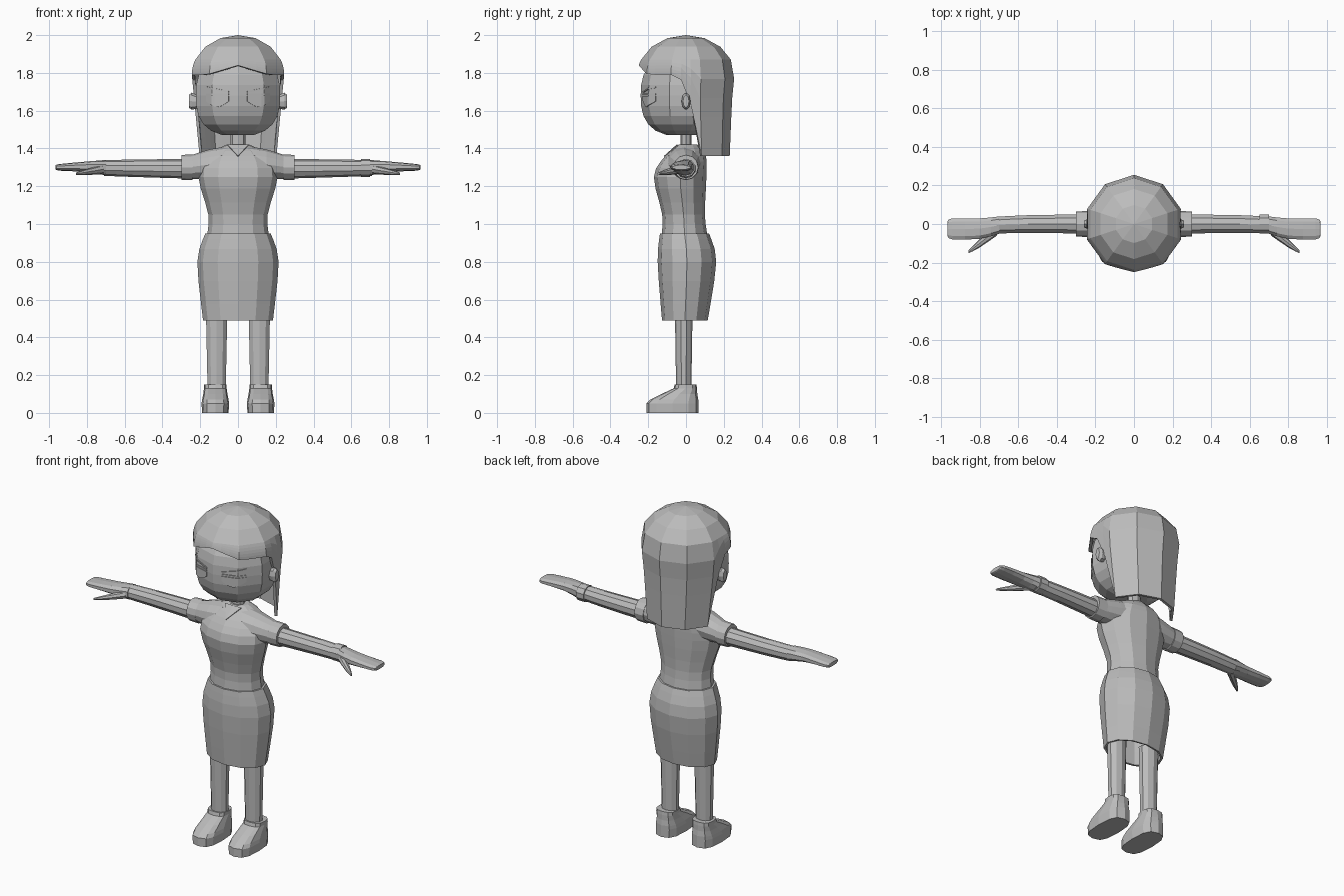
import bpy
import bmesh
from math import sin, cos, pi, radians, sqrt

default_cube = bpy.data.objects.get("Cube")
if default_cube:
    bpy.data.objects.remove(default_cube, do_unlink=True)

GREY = (0.5, 0.5, 0.5, 1)
material = bpy.data.materials.new("plain grey")
material.use_nodes = True
material.diffuse_color = GREY
material.node_tree.nodes["Principled BSDF"].inputs["Base Color"].default_value = GREY


def make(name, verts, faces, mirror=False, thickness=0):
    """Flat shaded object, optionally mirrored in x and thickened inwards."""
    mesh = bpy.data.meshes.new(name)
    mesh.from_pydata(verts, [], faces)
    bm = bmesh.new()
    bm.from_mesh(mesh)
    bmesh.ops.recalc_face_normals(bm, faces=bm.faces)
    bm.to_mesh(mesh)
    bm.free()
    mesh.materials.append(material)
    part = bpy.data.objects.new(name, mesh)
    bpy.context.collection.objects.link(part)
    if thickness:
        solidify = part.modifiers.new("Thickness", 'SOLIDIFY')
        solidify.thickness = thickness
        solidify.offset = -1
    if mirror:
        part.modifiers.new("Mirror", 'MIRROR').use_mirror_merge = False


def smooth(keys, steps):
    """Add in-between rings along a smooth curve through the key rings."""
    padded = [keys[0], *keys, keys[-1]]
    rings = []
    for before, start, end, after in zip(padded, padded[1:], padded[2:], padded[3:]):
        for step in range(steps):
            t = step / steps
            rings.append(tuple(
                b + t / 2 * (c - a + t * (2 * a - 5 * b + 4 * c - d + t * (3 * (b - c) + d - a)))
                for a, b, c, d in zip(before, start, end, after)))
    return rings + [keys[-1]]


def loft(name, axis, rings, sides=12, power=1, mirror=False, open_start=False, thickness=0):
    """Skin rings of (position, centre, centre, radius, radius) along x or z."""
    def rounded(value):
        return abs(value) ** power * (1 if value > 0 else -1)

    verts = []
    for position, centre_a, centre_b, radius_a, radius_b in rings:
        for side in range(sides):
            angle = 2 * pi * side / sides
            a = centre_a + radius_a * rounded(sin(angle))
            b = centre_b - radius_b * rounded(cos(angle))
            verts.append((a, b, position) if axis == 'z' else (position, a, b))
    faces = []
    for row in range(0, len(verts) - sides, sides):
        for side in range(sides):
            following = (side + 1) % sides
            faces.append((row + side, row + following,
                          row + sides + following, row + sides + side))
    if not open_start:
        faces.append(tuple(range(sides)))
    faces.append(tuple(range(len(verts) - sides, len(verts))))
    make(name, verts, faces, mirror, thickness)


def outline(rows, centre=0):
    """Turn rows of (height, half width, front, back) into rings."""
    return [(height, centre, (front + back) / 2, width, (back - front) / 2)
            for height, width, front, back in rows]


# Head: a squared-off ball with ten sides
head_rings = []
SQUARENESS = 2.6
for row in range(1, 12):
    height = -cos(pi * row / 12)
    size = (1 - abs(height) ** SQUARENESS) ** (1 / SQUARENESS)
    head_rings.append((1.68 + .215 * height, 0, -.02, .235 * size, .22 * size))
loft("head", 'z', head_rings, sides=10)
loft("neck", 'z', [(1.36, 0, 0, .05, .04), (1.42, 0, 0, .04, .03), (1.5, 0, 0, .04, .03)],
     sides=8)

# Ears
loft("ear", 'x', [(.2, 0, 1.645, .02, .03), (.245, 0, 1.65, .024, .045),
                  (.26, 0, 1.65, .016, .034)], sides=8, mirror=True)

# Hair: a ten sided dome, cut short over the face and hanging long behind
BROW_LINE = 1.79
DOME = .21


def hair_radius(height):
    above = max(0, height - BROW_LINE) / DOME
    below = max(0, BROW_LINE - height)
    return .257 * sqrt(1 - above * above) - below / 10


def hair_edge(angle):
    """Height of the hem: parted fringe, swept side, straight back."""
    turn = min(angle, 360 - angle)
    parting = .05 * max(0, 1 - turn / 40)
    sweep = min(1, max(0, turn / 36 - 2))
    return BROW_LINE + parting - .43 * sweep ** 2.5


crown = [BROW_LINE + DOME * cos(pi * row / 8) for row in (1, 2, 3)]
drops = 5
hair_rows = len(crown) + drops
angles = range(0, 360, 12)
hair_verts = [(0, 0, BROW_LINE + DOME)]
hair_faces = []
for column, angle in enumerate(angles):
    fall = hair_edge(angle) - crown[-1]
    facet = cos(pi / 10) / cos(radians(angle % 36 - 18))
    for height in crown + [crown[-1] + fall * (drop + 1) / drops for drop in range(drops)]:
        radius = hair_radius(height) * facet
        shift = max(0, 1.65 - height) * .06
        hair_verts.append((radius * sin(radians(angle)),
                           shift - radius * cos(radians(angle)), height))
    this = 1 + column * hair_rows
    other = 1 + (column + 1) % len(angles) * hair_rows
    hair_faces.append((0, this, other))
    for row in range(hair_rows - 1):
        hair_faces.append((this + row, this + row + 1, other + row + 1, other + row))
make("hair", hair_verts, hair_faces, thickness=.016)


# Brows and eyes: thin strips lying on the front planes of the face
def face_strip(name, bottom, top, steps=8):
    verts = []
    for step in range(steps + 1):
        along = step / steps
        x = .05 + .12 * along
        y = -.244 + .3 * x + max(0, x - .138)
        verts += [(x, y, bottom(along)), (x, y, top(along))]
    quads = [(i, i + 2, i + 3, i + 1) for i in range(0, 2 * steps, 2)]
    make(name, verts, quads, mirror=True, thickness=.006)


face_strip("brow", lambda along: 1.695 + .025 * along, lambda along: 1.703 + .025 * along)
face_strip("upper_lid", lambda along: 1.683, lambda along: 1.69)
face_strip("eye", lambda along: 1.65 - .03 * sin(pi * along), lambda along: 1.677)

# Blouse and hollow skirt
blouse_keys = [(.93, .165, -.13, .115), (1.05, .157, -.126, .1), (1.25, .21, -.17, .108),
               (1.36, .17, -.11, .105), (1.42, .06, -.04, .06)]
loft("blouse", 'z', outline(smooth(blouse_keys, 3)))
skirt_keys = [(.49, .185, -.127, .115), (.8, .215, -.15, .16), (.95, .173, -.138, .122)]
loft("skirt", 'z', outline(smooth(skirt_keys, 3)), open_start=True, thickness=.012)

# Small V neckline lying on the chest
make("neckline", [(-.055, -.045, 1.42), (0, -.05, 1.42), (.055, -.045, 1.42),
                  (0, -.117, 1.36)], [(0, 1, 3), (1, 2, 3)], thickness=.006)

# Sleeves with raised cuffs
loft("sleeve", 'x', smooth([(.06, -.01, 1.325, .095, .085), (.15, -.01, 1.315, .085, .08),
                            (.26, 0, 1.3, .06, .06)], 2), mirror=True)
loft("cuff", 'x', [(.24, 0, 1.3, .067, .068), (.3, 0, 1.3, .065, .066)], mirror=True)

# Arms, mitten hands and thumbs
loft("arm", 'x', smooth([(.28, 0, 1.293, .052, .052), (.55, 0, 1.295, .048, .046),
                         (.71, -.006, 1.297, .046, .042)], 2), sides=10, mirror=True)
loft("hand", 'x', smooth([(.7, -.006, 1.298, .047, .041), (.8, -.024, 1.303, .055, .028),
                          (.94, -.025, 1.3, .057, .018), (.965, -.025, 1.3, .042, .012)], 2),
     sides=10, power=.8, mirror=True)
loft("thumb", 'x', smooth([(.71, -.03, 1.29, .03, .025), (.8, -.1, 1.275, .022, .016),
                           (.858, -.145, 1.266, .007, .006)], 2), sides=8, mirror=True)

# Band on the left wrist only
loft("wrist_band", 'x', [(.65, 0, 1.297, .051, .048), (.7, 0, 1.297, .051, .048)], sides=10)

# Legs and shoes
loft("leg", 'z', [(.1, .113, -.012, .05, .04), (.56, .113, -.012, .06, .047)],
     sides=10, mirror=True)
shoe_rows = [(0, .07, -.21, .065), (.05, .073, -.21, .065), (.07, .07, -.19, .065),
             (.1, .064, -.13, .06), (.13, .06, -.065, .058), (.15, .06, -.06, .056)]
loft("shoe", 'z', outline(shoe_rows, centre=.12), power=.7, mirror=True)
